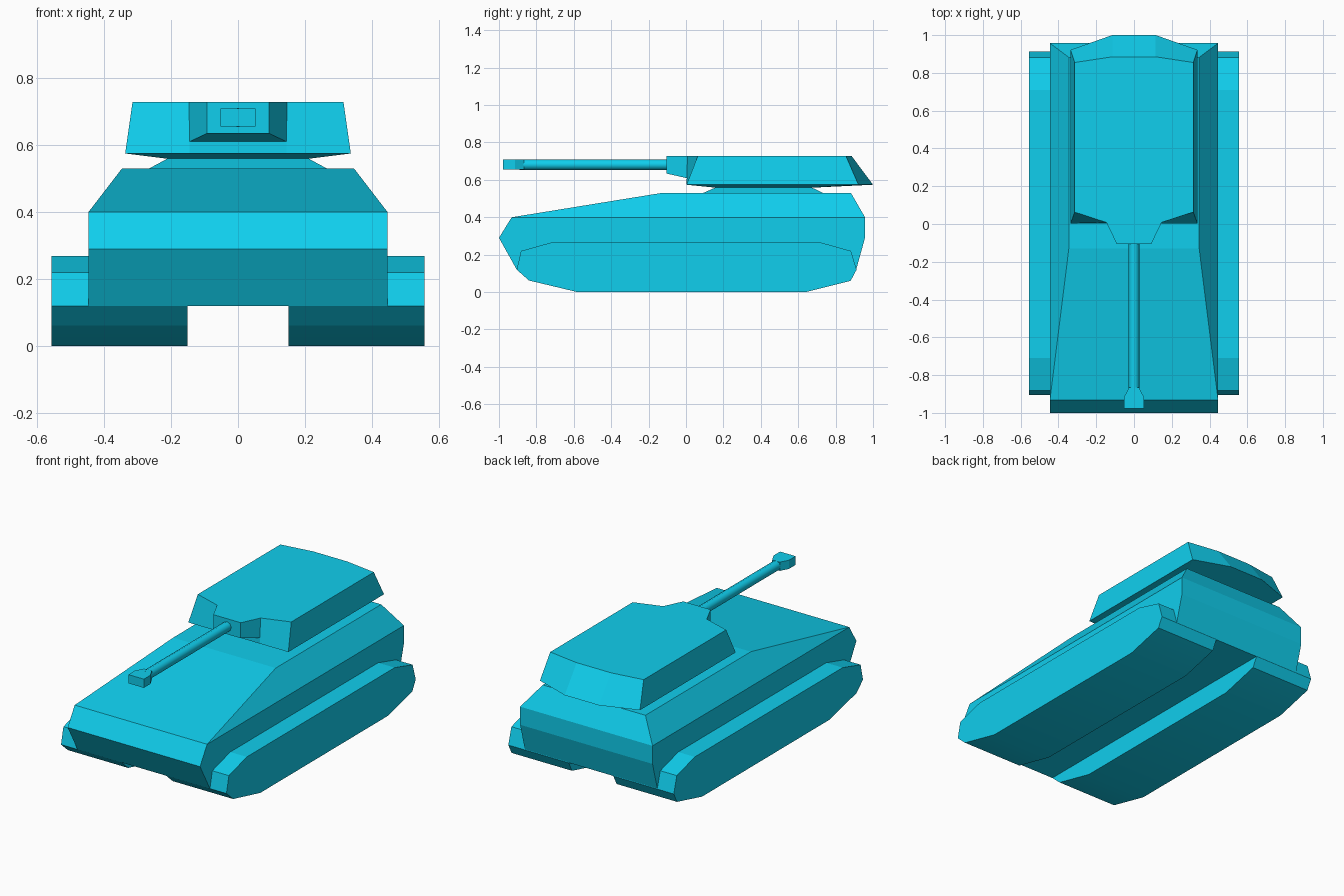
import bpy, bmesh, math

if "Cube" in bpy.data.objects:
    bpy.data.objects.remove(bpy.data.objects["Cube"])

mat = bpy.data.materials.new("cyan_paint")
mat.diffuse_color = (0.005, 0.62, 0.85, 1)
mat.use_nodes = True
mat.node_tree.nodes["Principled BSDF"].inputs["Base Color"].default_value = mat.diffuse_color


def loft(name, rings, smooth=0):
    """Join equal-length rings of points with side faces and end caps."""
    bm = bmesh.new()
    vs = [[bm.verts.new(p) for p in ring] for ring in rings]
    n = len(vs[0])
    for a, b in zip(vs, vs[1:]):
        for i in range(n):
            j = (i + 1) % n
            bm.faces.new((a[i], a[j], b[j], b[i]))
    bm.faces.new(vs[0])
    bm.faces.new(vs[-1])
    bmesh.ops.recalc_face_normals(bm, faces=bm.faces)
    me = bpy.data.meshes.new(name)
    bm.to_mesh(me)
    bm.free()
    me.materials.append(mat)
    ob = bpy.data.objects.new(name, me)
    bpy.context.collection.objects.link(ob)
    if smooth:
        bpy.ops.object.select_all(action='DESELECT')
        bpy.context.view_layer.objects.active = ob
        ob.select_set(True)
        bpy.ops.object.shade_smooth_by_angle(angle=math.radians(smooth))
    return ob


def outline(half, z):
    """Mirror a half outline across x = 0 at height z."""
    return [(x, y, z) for x, y in half] + [(-x, y, z) for x, y in reversed(half)]


def section(y, w, z0, z1, w0=None):
    """Rectangular or trapezoid cross-section facing -y."""
    w0 = w if w0 is None else w0
    return [(-w0, y, z0), (w0, y, z0), (w, y, z1), (-w, y, z1)]


# Tracks
track = [(-0.58, 0), (0.64, 0), (0.88, 0.06), (0.912, 0.12), (0.882, 0.22),
         (0.71, 0.268), (-0.71, 0.268), (-0.882, 0.22), (-0.905, 0.12), (-0.84, 0.062)]
for side, s in (("left", -1), ("right", 1)):
    loft(side + "_track", [[(s * x, y, z) for y, z in track] for x in (0.15, 0.556)], 15)

# Hull: side profile with half width at each point
hull = [(-0.905, 0.12, 0.445), (-1.0, 0.29, 0.445), (-0.932, 0.40, 0.445),
        (-0.13, 0.53, 0.345), (0.882, 0.53, 0.345), (0.957, 0.40, 0.445),
        (0.957, 0.29, 0.445), (0.91, 0.12, 0.445)]
# Side walls are split at the shoulder so each face stays flat
bm = bmesh.new()
sides = [[bm.verts.new((s * w, y, z)) for y, z, w in hull] for s in (-1, 1)]
for v in sides:
    bm.faces.new([v[i] for i in (0, 1, 2, 5, 6, 7)])
    bm.faces.new(v[2:6])
for i in range(8):
    j = (i + 1) % 8
    bm.faces.new((sides[0][i], sides[0][j], sides[1][j], sides[1][i]))
bmesh.ops.recalc_face_normals(bm, faces=bm.faces)
me = bpy.data.meshes.new("hull")
bm.to_mesh(me)
bm.free()
me.materials.append(mat)
bpy.context.collection.objects.link(bpy.data.objects.new("hull", me))

# Turret collar
loft("turret_collar", [outline([(0.265, 0.09), (0.265, 0.735)], 0.529),
                       outline([(0.208, 0.16), (0.208, 0.67)], 0.56)])

# Turret with sloping underside
loft("turret", [
    outline([(0.1, 0.16), (0.208, 0.16), (0.208, 0.67), (0.1, 0.67)], 0.558),
    outline([(0.145, 0.003), (0.336, 0.003), (0.336, 0.922), (0.115, 1.0)], 0.574),
    outline([(0.145, 0.008), (0.314, 0.063), (0.314, 0.855), (0.115, 0.885)], 0.728)])

# Gun mantlet
loft("mantlet", [section(0.01, 0.147, 0.608, 0.728),
                 section(-0.105, 0.092, 0.634, 0.728)])

# Gun barrel
loft("gun_barrel", [[(0.029 * math.cos(math.tau * i / 8), y,
                      0.681 + 0.029 * math.sin(math.tau * i / 8)) for i in range(8)]
                    for y in (-0.09, -0.89)], 50)

# Muzzle block
loft("muzzle", [section(-0.865, 0.026, 0.655, 0.708),
                section(-0.915, 0.052, 0.655, 0.708),
                section(-0.978, 0.052, 0.655, 0.708)])
